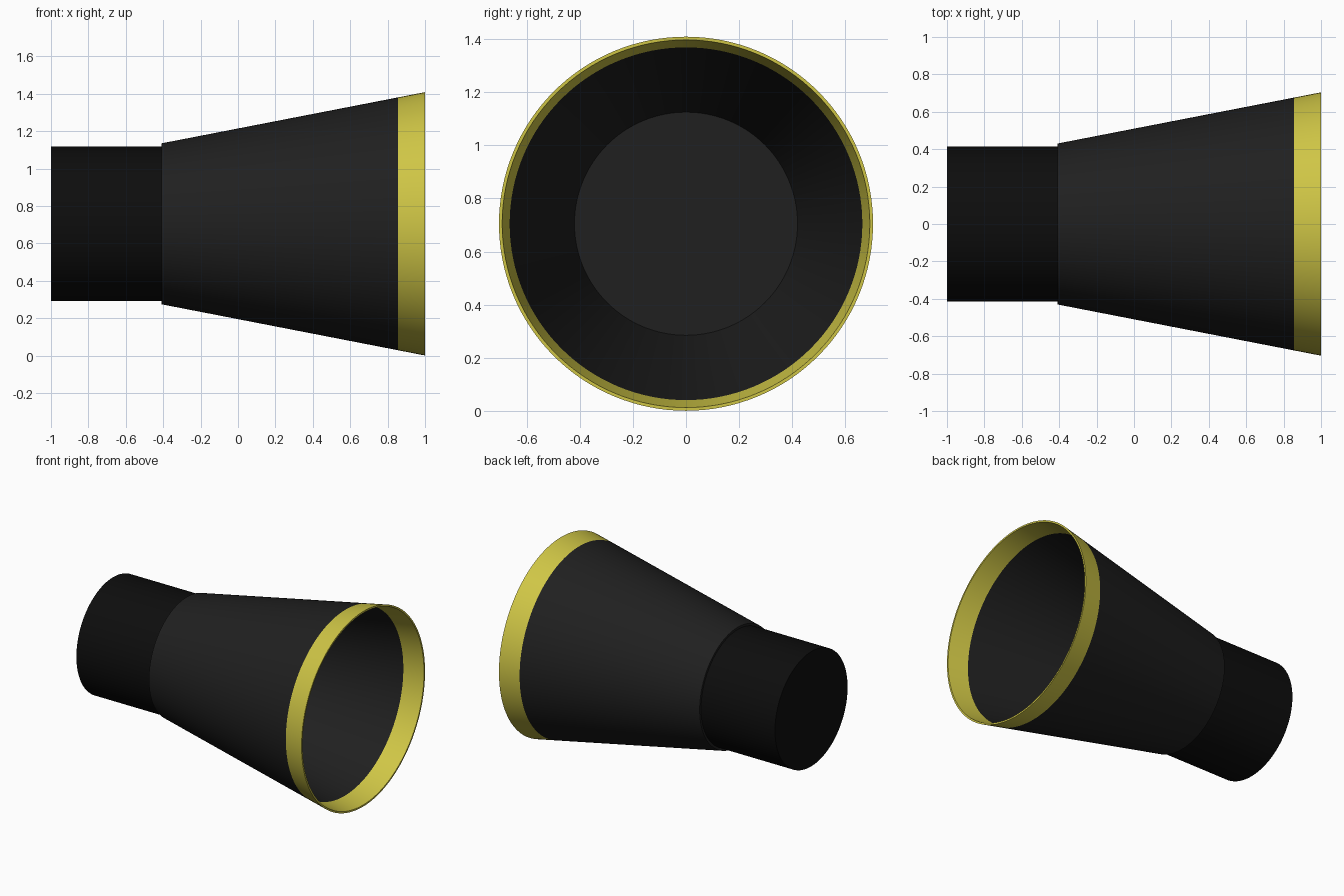
import bpy, bmesh, math

if "Cube" in bpy.data.objects:
    bpy.data.objects.remove(bpy.data.objects["Cube"])

AXIS_Z = 0.705
SEGMENTS = 128


def material(name, rgb):
    mat = bpy.data.materials.new(name)
    mat.diffuse_color = (*rgb, 1)
    mat.use_nodes = True
    mat.node_tree.nodes["Principled BSDF"].inputs["Base Color"].default_value = mat.diffuse_color
    return mat


def lathe(name, profile, mat):
    """Revolve (x, radius) points about the horizontal axis; radius 0 closes a cap."""
    bm = bmesh.new()
    verts = [bm.verts.new((x, 0, r)) for x, r in profile]
    edges = [bm.edges.new(pair) for pair in zip(verts, verts[1:])]
    bmesh.ops.spin(bm, geom=verts + edges, cent=(0, 0, 0), axis=(1, 0, 0),
                   angle=2 * math.pi, steps=SEGMENTS, use_duplicate=False)
    bmesh.ops.remove_doubles(bm, verts=bm.verts, dist=1e-5)
    bmesh.ops.recalc_face_normals(bm, faces=bm.faces)
    mesh = bpy.data.meshes.new(name)
    bm.to_mesh(mesh)
    bm.free()
    mesh.materials.append(mat)
    obj = bpy.data.objects.new(name, mesh)
    obj.location.z = AXIS_Z
    bpy.context.collection.objects.link(obj)
    bpy.ops.object.select_all(action='DESELECT')
    obj.select_set(True)
    bpy.context.view_layer.objects.active = obj
    bpy.ops.object.shade_smooth_by_angle(angle=math.radians(30))
    return obj


X_STEP, X_BAND, X_RIM, WALL = -0.41, 0.855, 1.0, 0.012


def flare(x):
    """Outer radius of the flared cone at x."""
    return 0.43 + (0.704 - 0.43) * (x - X_STEP) / (X_RIM - X_STEP)


black = material("black", (0.004, 0.004, 0.004))
charcoal = material("charcoal", (0.014, 0.014, 0.014))
yellow = material("yellow", (0.62, 0.56, 0.06))

# Straight rear barrel
lathe("rear_barrel", [(-1, 0), (-1, 0.414), (X_STEP, 0.414), (X_STEP, 0)], black)

# Flared hollow cone with a closed floor
floor = X_STEP + 0.01
lathe("flared_cone", [(X_STEP, 0), (X_STEP, flare(X_STEP)), (X_BAND, flare(X_BAND)),
                      (X_BAND, flare(X_BAND) - WALL), (floor, flare(floor) - WALL),
                      (floor, 0)], charcoal)

# Yellow band around the mouth
lathe("mouth_band", [(X_BAND, flare(X_BAND)), (X_RIM, flare(X_RIM)),
                     (X_RIM, flare(X_RIM) - WALL), (X_BAND, flare(X_BAND) - WALL),
                     (X_BAND, flare(X_BAND))], yellow)
